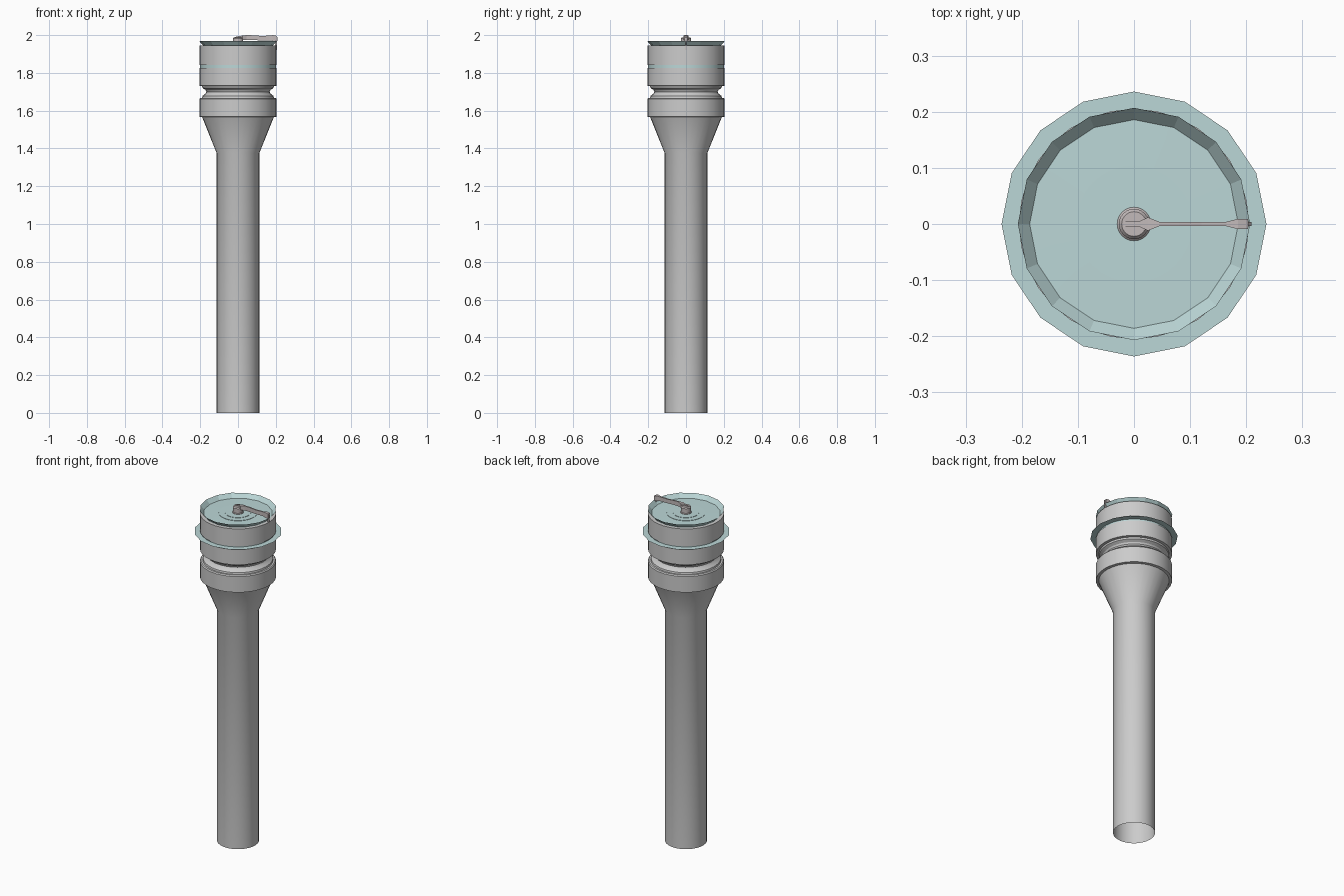
import bpy, bmesh, math

if "Cube" in bpy.data.objects:
    bpy.data.objects.remove(bpy.data.objects["Cube"])


def material(name, rgb):
    m = bpy.data.materials.new(name)
    m.diffuse_color = (*rgb, 1)
    m.use_nodes = True
    m.node_tree.nodes["Principled BSDF"].inputs["Base Color"].default_value = m.diffuse_color
    return m


grey = material("grey metal", (0.60, 0.60, 0.60))
glass = material("pale teal glass", (0.50, 0.68, 0.68))
arm_grey = material("warm grey", (0.54, 0.49, 0.49))


def finish(name, bm, mat, smooth=True):
    me = bpy.data.meshes.new(name)
    bm.to_mesh(me)
    bm.free()
    me.materials.append(mat)
    ob = bpy.data.objects.new(name, me)
    bpy.context.collection.objects.link(ob)
    if smooth:
        bpy.ops.object.select_all(action='DESELECT')
        ob.select_set(True)
        bpy.context.view_layer.objects.active = ob
        bpy.ops.object.shade_smooth_by_angle(angle=math.radians(30))
    return ob


def lathe(name, profile, mat, sides=32, smooth=True):
    """Spin (radius, z) points, listed bottom to top along the outside."""
    bm = bmesh.new()
    rings = []
    for r, z in profile:
        if r == 0:
            rings.append([bm.verts.new((0, 0, z))] * sides)
        else:
            rings.append([bm.verts.new((r * math.cos(2 * math.pi * i / sides),
                                        r * math.sin(2 * math.pi * i / sides), z))
                          for i in range(sides)])
    for a, b in zip(rings, rings[1:]):
        for i in range(sides):
            j = (i + 1) % sides
            loop = list(dict.fromkeys((a[i], a[j], b[j], b[i])))
            bm.faces.new(loop)
    return finish(name, bm, mat, smooth)


def blade(name, sections, mat):
    """Rectangular sections (x, half width, bottom z, top z) joined along x."""
    bm = bmesh.new()
    rings = [[bm.verts.new((x, y, z)) for y, z in
              ((-w, lo), (w, lo), (w, hi), (-w, hi))] for x, w, lo, hi in sections]
    for a, b in zip(rings, rings[1:]):
        for i in range(4):
            j = (i + 1) % 4
            bm.faces.new((a[i], a[j], b[j], b[i]))
    bm.faces.new(rings[0])
    bm.faces.new(rings[-1])
    bmesh.ops.recalc_face_normals(bm, faces=bm.faces)
    return finish(name, bm, mat, False)


# Open-bottomed column with flared neck
lathe("column", [(0.113, 0), (0.113, 1.375), (0.19, 1.566)], grey)

# Lower collar, grooved neck and middle drum
lathe("lower_collar", [(0.19, 1.566), (0.205, 1.568), (0.205, 1.662),
                       (0.20, 1.668), (0.19, 1.668)], grey)
lathe("grooved_neck", [(0.19, 1.668), (0.188, 1.678), (0.172, 1.690),
                       (0.167, 1.700), (0.172, 1.710), (0.188, 1.720),
                       (0.19, 1.730)], grey)
lathe("middle_drum", [(0.19, 1.730), (0.205, 1.732), (0.205, 1.825),
                      (0.19, 1.825)], grey)

# Glass spacer and flat faceted ring between the drums
lathe("glass_spacer", [(0.20, 1.825), (0.20, 1.842)], glass)
lathe("flat_ring", [(0.236, 1.836), (0.19, 1.836)], glass, 16, False)

# Upper drum, stepped top disc and faceted rim
lathe("upper_drum", [(0.19, 1.842), (0.205, 1.842), (0.205, 1.945),
                     (0.184, 1.945)], grey)
lathe("top_disc", [(0.186, 1.945), (0.104, 1.946), (0.104, 1.948),
                   (0.07, 1.948), (0.07, 1.950), (0, 1.950)], glass)
bm_rim = lathe("rim", [(0.207, 1.970), (0.186, 1.946)], glass, 16, False)

# Central post with its swinging arm and needle
lathe("post", [(0.030, 1.945), (0.030, 1.952), (0.027, 1.955), (0.027, 1.982),
               (0.022, 1.988), (0, 1.988)], arm_grey, 24)
blade("arm", [(-0.018, 0.005, 1.975, 1.990), (0.010, 0.005, 1.975, 1.996),
              (0.025, 0.012, 1.974, 1.997), (0.045, 0.004, 1.973, 2.0),
              (0.08, 0.004, 1.974, 1.999), (0.12, 0.004, 1.972, 1.996),
              (0.165, 0.004, 1.972, 1.997), (0.185, 0.009, 1.970, 2.0),
              (0.203, 0.009, 1.968, 1.996), (0.204, 0.004, 1.968, 1.994),
              (0.209, 0.004, 1.970, 1.988)], arm_grey)
blade("needle", [(0.196, 0.003, 1.922, 1.972), (0.206, 0.003, 1.922, 1.972)], arm_grey)
